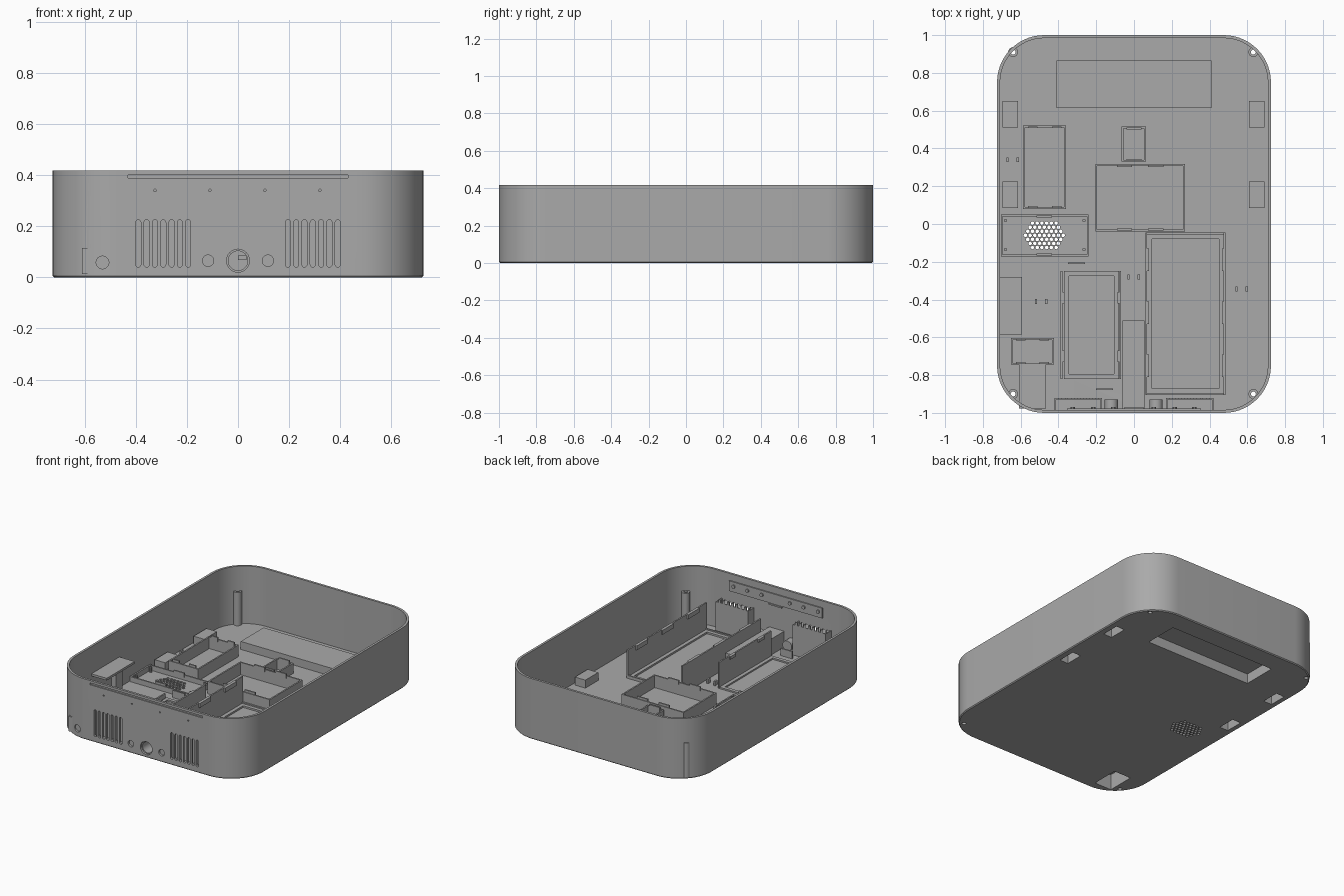
import bpy, bmesh, math
from mathutils import Matrix, Vector

old = bpy.data.objects.get("Cube")
if old:
    bpy.data.objects.remove(old)

grey = bpy.data.materials.new("plain_grey")
grey.use_nodes = True
COLOUR = (0.4, 0.4, 0.4, 1)
grey.diffuse_color = COLOUR
grey.node_tree.nodes["Principled BSDF"].inputs["Base Color"].default_value = COLOUR

FLOOR, TOP, WALL = 0.02, 0.417, 0.016


# ---- helpers ----
def finish(name, bm):
    bmesh.ops.recalc_face_normals(bm, faces=bm.faces)
    mesh = bpy.data.meshes.new(name)
    bm.to_mesh(mesh)
    bm.free()
    mesh.materials.append(grey)
    ob = bpy.data.objects.new(name, mesh)
    bpy.context.collection.objects.link(ob)
    return ob


def add_box(bm, x0, x1, y0, y1, z0, z1):
    m = Matrix.Translation(((x0 + x1) / 2, (y0 + y1) / 2, (z0 + z1) / 2))
    m = m @ Matrix.Diagonal((x1 - x0, y1 - y0, z1 - z0, 1))
    bmesh.ops.create_cube(bm, size=1, matrix=m)


def add_rod(bm, centre, r, length, axis="Z", sides=24):
    m = Matrix.Translation(centre)
    if axis == "Y":
        m = m @ Matrix.Rotation(math.pi / 2, 4, "X")
    bmesh.ops.create_cone(bm, cap_ends=True, segments=sides, radius1=r, radius2=r, depth=length, matrix=m)


def boxes(name, *items):
    bm = bmesh.new()
    for b in items:
        add_box(bm, *b)
    return finish(name, bm)


def cut(ob, cutter):
    mod = ob.modifiers.new("cut", "BOOLEAN")
    mod.operation, mod.solver, mod.object = "DIFFERENCE", "EXACT", cutter
    bpy.context.view_layer.objects.active = ob
    bpy.ops.object.modifier_apply(modifier=mod.name)


def smooth(ob):
    bpy.ops.object.select_all(action="DESELECT")
    ob.select_set(True)
    bpy.context.view_layer.objects.active = ob
    bpy.ops.object.shade_smooth_by_angle(angle=math.radians(30))


def ring(bm, inset, z, steps=14):
    """Rounded rectangle loop of the case, moved inwards by inset."""
    r, pts = 0.25 - inset, []
    for k, (sx, sy) in enumerate(((1, 1), (-1, 1), (-1, -1), (1, -1))):
        for i in range(steps + 1):
            a = math.pi / 2 * (k + i / steps)
            pts.append(bm.verts.new((sx * 0.475 + r * math.cos(a), sy * 0.75 + r * math.sin(a), z)))
    return pts


# ---- case: chamfered outside, open top, flat floor ----
bm = bmesh.new()
loops = [ring(bm, i, z) for i, z in ((0.006, 0), (0, 0.006), (0, TOP), (WALL, TOP), (WALL, FLOOR))]
for a, b in zip(loops, loops[1:]):
    for i in range(len(a)):
        j = (i + 1) % len(a)
        bm.faces.new((a[i], a[j], b[j], b[i]))
bm.faces.new(loops[0])
bm.faces.new(loops[-1])
case = finish("case", bm)

# ---- underside recesses with raised covers inside ----
covers = [("rear_recess_cover", -0.41, 0.41, 0.615, 0.865, 0.075),
          ("switch_pocket_cover", -0.61, -0.465, -0.978, -0.745, 0.115)]
for side, x in (("left", 0.65), ("right", -0.655)):
    for end, y in (("front", 0.155), ("rear", 0.58)):
        covers.append((f"{side}_{end}_foot_cover", x - 0.04, x + 0.04, y - 0.07, y + 0.07, 0.075))
T = 0.008
pocket_end = {"switch_pocket_cover": 0.035}
recess = boxes("recess_cutter", *[(x0 + T, x1 - T, y0 + pocket_end.get(n, T), y1 - T, -0.05, z - T)
                                  for n, x0, x1, y0, y1, z in covers])
cut(case, recess)
for n, x0, x1, y0, y1, z in covers:
    cut(boxes(n, (x0, x1, y0, y1, 0.012, z)), recess)
bpy.data.objects.remove(recess)

# ---- holes in the case: speaker grille, screws, front panel ----
bm = bmesh.new()
for row in range(-3, 4):
    n = 9 - abs(row)
    for i in range(n):
        add_rod(bm, ((i - (n - 1) / 2) * 0.025 - 0.475, row * 0.0215 - 0.06, 0), 0.0095, 0.1, sides=12)
SCREWS = [(x, y) for x in (-0.64, 0.632) for y in (-0.9, 0.91)]
for x, y in SCREWS:
    add_rod(bm, (x, y, 0), 0.013, 0.1)
for x, z, r in ((0, 0.065, 0.045), (-0.117, 0.065, 0.022), (0.117, 0.065, 0.022),
                (-0.53, 0.058, 0.025), (-0.59, 0.093, 0.007)):
    add_rod(bm, (x, -1, z), r, 0.06, "Y")
for i in range(4):
    add_rod(bm, (-0.325 + 0.215 * i, -1, 0.34), 0.005, 0.06, "Y", 10)
SLOTS = [s * (0.195 + 0.0325 * i) for s in (-1, 1) for i in range(7)]
for x in SLOTS:
    hw = 0.01
    pts = [(x + hw * math.cos(a), 0.215 * (k < 7) + 0.05 * (k > 6) + hw * math.sin(a))
           for k, a in enumerate([math.pi * i / 6 for i in range(7)] + [math.pi * (1 + i / 6) for i in range(7)])]
    face = bm.faces.new([bm.verts.new((px, -1.03, pz)) for px, pz in pts])
    ext = bmesh.ops.extrude_face_region(bm, geom=[face])["geom"]
    bmesh.ops.translate(bm, vec=Vector((0, 0.06, 0)), verts=[v for v in ext if isinstance(v, bmesh.types.BMVert)])
add_box(bm, -0.43, 0.43, -1.03, -0.992, 0.388, 0.4)
add_box(bm, -0.608, -0.604, -1.03, -0.992, 0.02, 0.11)
holes = finish("hole_cutter", bm)
cut(case, holes)
bpy.data.objects.remove(holes)
smooth(case)

# ---- hollow screw posts ----
for k, (x, y) in enumerate(SCREWS):
    bm = bmesh.new()
    prof = ((0.013, 0.01), (0.026, 0.01), (0.026, 0.25), (0.013, 0.25))
    vs = [bm.verts.new((r, 0, z)) for r, z in prof]
    edges = [bm.edges.new((vs[i], vs[(i + 1) % 4])) for i in range(4)]
    bmesh.ops.spin(bm, geom=vs + edges, cent=(0, 0, 0), axis=(0, 0, 1), angle=2 * math.pi, steps=24)
    bmesh.ops.remove_doubles(bm, verts=bm.verts, dist=1e-5)
    bmesh.ops.translate(bm, vec=(x, y, 0), verts=bm.verts)
    smooth(finish(f"screw_post_{k + 1}", bm))


# ---- trays: four thin walls with snap tabs ----
def tray(name, x0, x1, y0, y1, h, end_h=None, x_tabs=(), y_tabs=(), tab=0.04, t=0.01):
    e, z0 = end_h or h, 0.015
    parts = [(x0, x0 + t, y0, y1, z0, h), (x1 - t, x1, y0, y1, z0, h),
             (x0 + t, x1 - t, y0, y0 + t, z0, e), (x0 + t, x1 - t, y1 - t, y1, z0, e)]
    for x in x_tabs:
        parts += [(x - tab, x + tab, y + d, y + d + t, e - 0.015, e + 0.015) for y, d in ((y0, t / 2), (y1, -1.5 * t))]
    for y in y_tabs:
        parts += [(x + d, x + d + t, y - tab, y + tab, h - 0.03, h) for x, d in ((x0, t), (x1, -2 * t))]
    boxes(name, *parts)


tray("long_tray", 0.06, 0.485, -0.905, -0.045, 0.215, 0.04, y_tabs=(-0.19, -0.47, -0.75), tab=0.06)
tray("long_tray_inner_ledge", 0.07, 0.475, -0.895, -0.055, 0.032, t=0.025)
tray("centre_tray", -0.205, 0.27, -0.04, 0.318, 0.105, x_tabs=(-0.05, 0.115))
tray("small_tray", -0.065, 0.063, 0.33, 0.515, 0.09, x_tabs=(0,))
tray("side_tray", -0.588, -0.36, 0.08, 0.522, 0.1, x_tabs=(-0.535, -0.41), tab=0.025)
tray("speaker_frame", -0.705, -0.24, -0.172, 0.05, 0.055, x_tabs=(-0.475,))
tray("switch_tray", -0.652, -0.423, -0.745, -0.603, 0.12, x_tabs=(-0.6, -0.475), tab=0.025)
tray("middle_ledge", -0.37, -0.08, -0.82, -0.25, 0.03, t=0.025)
boxes("middle_tray_walls", (-0.078, -0.068, -0.82, -0.25, 0.015, 0.2), (-0.388, -0.378, -0.82, -0.25, 0.015, 0.055),
      *[(x, x + 0.01, y - 0.03, y + 0.03, z - 0.02, z)
        for y in (-0.39, -0.7) for x, z in ((-0.088, 0.2), (-0.378, 0.055))],
      (-0.35, -0.26, -0.213, -0.203, 0.015, 0.07), (-0.2, -0.11, -0.88, -0.87, 0.015, 0.07))

# speaker pegs
bm = bmesh.new()
for x in (-0.68, -0.265):
    for y in (-0.135, 0.018):
        add_rod(bm, (x, y, 0.035), 0.009, 0.04, sides=12)
smooth(finish("speaker_pegs", bm))

# ---- cable tie stubs ----
boxes("cable_tie_stubs", *[(x + d - 0.006, x + d + 0.006, y - 0.013, y + 0.013, 0.015, 0.05)
                           for x, y in ((-0.643, 0.34), (-0.492, -0.41), (-0.002, -0.28), (0.57, -0.345))
                           for d in (-0.027, 0.027)])

# ---- raised shelf by the right wall ----
boxes("side_shelf", (-0.715, -0.592, -0.585, -0.28, 0.215, 0.23), (-0.635, -0.6, -0.47, -0.4, 0.015, 0.22))

# ---- front panel internals ----
bm = bmesh.new()
add_box(bm, -0.06, 0.055, -0.986, -0.51, 0.015, 0.13)
dial = finish("dial_channel", bm)
bm = bmesh.new()
add_rod(bm, (0, -0.98, 0.065), 0.038, 0.5, "Y", 32)
bore = finish("bore_cutter", bm)
cut(dial, bore)
bpy.data.objects.remove(bore)
smooth(dial)
boxes("dial_key", (0, 0.034, -0.95, -0.9, 0.067, 0.085))

bm = bmesh.new()
for x in (-0.12, 0.117):
    add_rod(bm, (x, -0.958, 0.065), 0.035, 0.056, "Y")
smooth(finish("button_sleeves", bm))

for side, s in (("left", 1), ("right", -1)):
    lo, hi = sorted((s * 0.17, s * 0.42))
    teeth = [(x - 0.009, x + 0.009, -0.93, -0.922, 0.22, 0.25) for x in SLOTS if x * s > 0]
    boxes(f"{side}_vent_baffle", (lo, hi, -0.93, -0.922, 0.015, 0.23), (lo, lo + 0.008, -0.986, -0.92, 0.015, 0.23),
          (hi - 0.008, hi, -0.986, -0.92, 0.015, 0.23), *teeth)

# label plate on the inside of the front wall
bm = bmesh.new()
add_box(bm, -0.355, 0.355, -0.986, -0.976, 0.3, 0.37)
add_box(bm, -0.05, 0.05, -0.986, -0.97, 0.29, 0.3)
for x in (-0.325, -0.215, -0.11, 0.105, 0.215, 0.32):
    add_rod(bm, (x, -0.975, 0.34), 0.012, 0.014, "Y", 12)
smooth(finish("inner_front_plate", bm))
